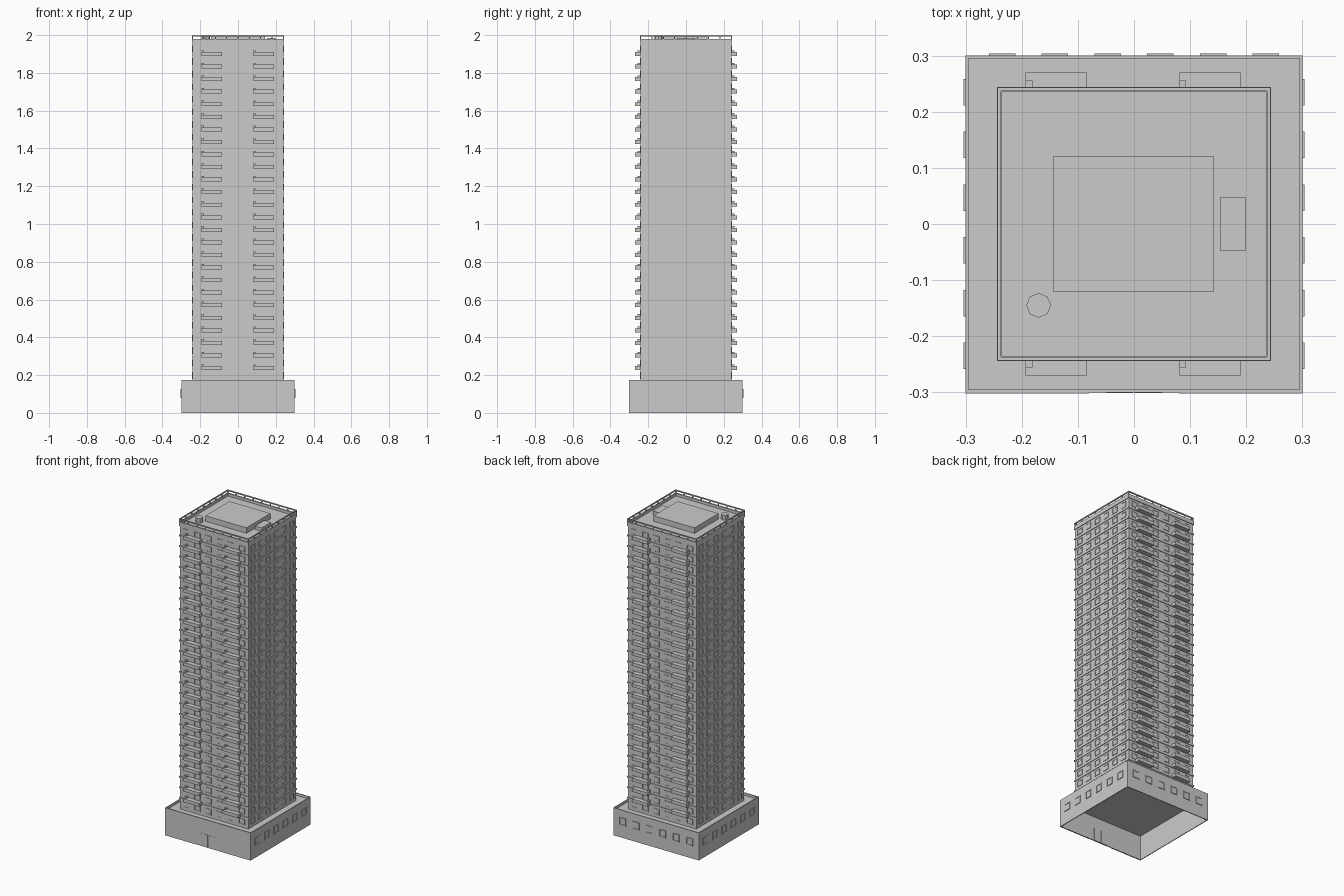
import bpy, bmesh, math
from mathutils import Matrix, Vector

if "Cube" in bpy.data.objects:
    bpy.data.objects.remove(bpy.data.objects["Cube"])

FLOORS, PITCH, BASE = 26, 0.0665, 0.23
W, P = 0.24, 0.30          # half widths of tower and podium


def add_box(bm, x0, x1, y0, y1, z0, z1, rot=0.0):
    size = Matrix.Diagonal((x1 - x0, y1 - y0, z1 - z0, 1))
    move = Matrix.Translation(((x0 + x1) / 2, (y0 + y1) / 2, (z0 + z1) / 2))
    bmesh.ops.create_cube(bm, size=1, matrix=Matrix.Rotation(rot, 4, 'Z') @ move @ size)


def add_ring(bm, outer, inner, z0, z1):
    # square ring made of four mitred walls
    rings = [[bm.verts.new((sx * r, sy * r, z)) for sx, sy in
              ((-1, -1), (1, -1), (1, 1), (-1, 1))]
             for r, z in ((outer, z0), (outer, z1), (inner, z1), (inner, z0))]
    for a in range(4):
        r0, r1 = rings[a], rings[(a + 1) % 4]
        for i in range(4):
            j = (i + 1) % 4
            bm.faces.new((r0[i], r0[j], r1[j], r1[i]))


def add_window(bm, x, z, w, h, wall, rot, out=0.004, bar=0.005):
    # frame of four bars around a recessed pane, on the face at y = -wall
    a, b, c, d = x - w / 2, x + w / 2, z - h / 2, z + h / 2
    y0, y1 = -wall - out, -wall + 0.002
    add_box(bm, a, b, y0, y1, c, c + bar, rot)
    add_box(bm, a, b, y0, y1, d - bar, d, rot)
    add_box(bm, a, a + bar, y0, y1, c + bar, d - bar, rot)
    add_box(bm, b - bar, b, y0, y1, c + bar, d - bar, rot)
    add_box(bm, a + bar, b - bar, -wall - 0.001, y1, c + bar, d - bar, rot)


def finish(bm, name):
    bmesh.ops.recalc_face_normals(bm, faces=bm.faces)
    mesh = bpy.data.meshes.new(name)
    bm.to_mesh(mesh)
    bm.free()
    ob = bpy.data.objects.new(name, mesh)
    bpy.context.collection.objects.link(ob)
    return ob


def box_object(name, *dims):
    bm = bmesh.new()
    add_box(bm, *dims)
    return finish(bm, name)


SIDES = [i * math.pi / 2 for i in range(4)]

# podium: thin walls open underneath, roof set below the parapet
bm = bmesh.new()
add_ring(bm, P, P - 0.005, 0, 0.175)
finish(bm, "podium_walls")
box_object("podium_roof", -P + 0.005, P - 0.005, -P + 0.005, P - 0.005, 0.155, 0.16)

# podium windows on the right, back and left
bm = bmesh.new()
for rot in SIDES[1:]:
    for i in range(6):
        add_window(bm, (i - 2.5) * 0.094, 0.103, 0.047, 0.047, P, rot)
finish(bm, "podium_windows")

# entrance front: thin cladding either side of the doorway
bm = bmesh.new()
for s in (-1, 1):
    a, b = sorted((s * 0.08, s * P))
    add_box(bm, a, b, -P - 0.002, -P, 0, 0.175)
finish(bm, "front_cladding")
bm = bmesh.new()
for s in (-1, 1):
    a, b = sorted((s * 0.002, s * 0.05))
    add_box(bm, a, b, -P - 0.001, -P + 0.008, 0, 0.08)
finish(bm, "entrance_doors")

# tower shaft, with roof deck
box_object("tower_shaft", -W, W, -W, W, 0.155, 1.963)

# floor bands
bm = bmesh.new()
for k in range(FLOORS):
    z = BASE + k * PITCH
    add_ring(bm, W + 0.004, W - 0.002, z - 0.004, z + 0.004)
finish(bm, "floor_bands")

# tower windows
bm = bmesh.new()
for rot in SIDES:
    for k in range(-1, FLOORS):
        for i in range(6):
            add_window(bm, (i - 2.5) * 0.078, BASE + k * PITCH + 0.034,
                       0.042, 0.036, W, rot, 0.003, 0.004)
finish(bm, "tower_windows")

# balconies front and back, each with a small cooling unit at its left end
balconies, units = bmesh.new(), bmesh.new()
for k in range(FLOORS):
    z = BASE + k * PITCH
    for s in (-1, 1):
        for x in (-0.193, 0.081):
            y0, y1 = sorted((s * (W - 0.001), s * 0.27))
            add_box(balconies, x, x + 0.109, y0, y1, z - 0.003, z + 0.018)
            y0, y1 = sorted((s * (W - 0.001), s * 0.256))
            add_box(units, x, x + 0.012, y0, y1, z + 0.018, z + 0.027)
finish(balconies, "balconies")
finish(units, "cooling_units")

# roof parapet and railing
bm = bmesh.new()
add_ring(bm, W + 0.004, W - 0.005, 1.955, 1.98)
finish(bm, "roof_parapet")
bm = bmesh.new()
add_ring(bm, W + 0.003, W - 0.003, 1.993, 2.0)
for rot in SIDES:
    for i in range(9):
        x = -0.24 + i * 0.06
        if i < 8:
            add_box(bm, x - 0.003, x + 0.003, -W - 0.002, -W + 0.003, 1.98, 1.994, rot)
finish(bm, "roof_railing")

# rooftop plant
box_object("plant_room", -0.144, 0.143, -0.12, 0.12, 1.963, 1.998)
box_object("roof_hatch", 0.153, 0.2, -0.047, 0.047, 1.963, 1.985)
bm = bmesh.new()
bmesh.ops.create_cone(bm, cap_ends=True, segments=8, radius1=0.022, radius2=0.022, depth=0.03,
                      matrix=Matrix.Translation((-0.17, -0.145, 1.978)))
finish(bm, "roof_vent")
